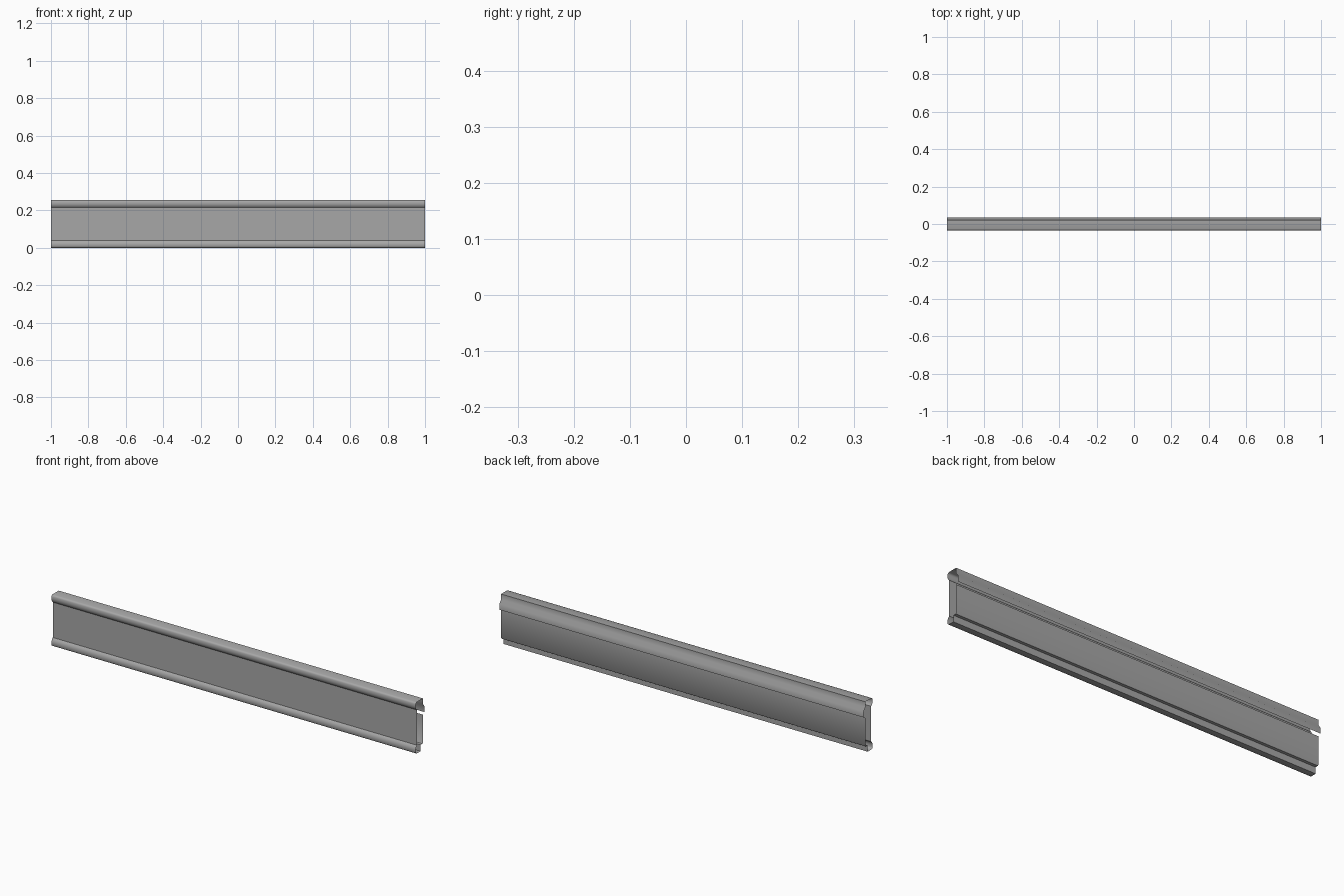
import bpy, bmesh

if "Cube" in bpy.data.objects:
    bpy.data.objects.remove(bpy.data.objects["Cube"])

HALF = 1.0


def rounded_front(z_outer, z_inner):
    """Front bead of the slat, from the outer edge in to the recessed face (y, z)."""
    span = z_inner - z_outer
    steps = [(-0.026, 0.0), (-0.032, 0.07), (-0.0345, 0.2), (-0.035, 0.45),
             (-0.034, 0.65), (-0.030, 0.85), (-0.024, 1.0), (-0.024, 1.08)]
    return [(y, z_outer + span * t) for y, t in steps]


def extrude_sheet(name, profile, material):
    """Sweep an open (y, z) profile along x as a thin sheet."""
    bm = bmesh.new()
    left = [bm.verts.new((-HALF, y, z)) for y, z in profile]
    right = [bm.verts.new((HALF, y, z)) for y, z in profile]
    for i in range(len(profile) - 1):
        bm.faces.new((left[i], left[i + 1], right[i + 1], right[i]))
    mesh = bpy.data.meshes.new(name)
    bm.to_mesh(mesh)
    bm.free()
    mesh.materials.append(material)
    obj = bpy.data.objects.new(name, mesh)
    bpy.context.collection.objects.link(obj)
    bpy.ops.object.select_all(action='DESELECT')
    obj.select_set(True)
    bpy.context.view_layer.objects.active = obj
    bpy.ops.object.shade_smooth_by_angle(angle=0.7)
    return obj


# Dark sheet metal
metal = bpy.data.materials.new("dark_metal")
metal.diffuse_color = (0.39, 0.39, 0.39, 1.0)
metal.use_nodes = True
metal.node_tree.nodes["Principled BSDF"].inputs["Base Color"].default_value = metal.diffuse_color

# Rear hook lip, then the top cap
hook = [(0.035, 0.182), (0.035, 0.211), (0.022, 0.228), (0.022, 0.255)]
# Front skin with a rounded bead above and below the recessed face
front = rounded_front(0.255, 0.215) + rounded_front(0.0, 0.04)[::-1]
# Bottom channel, stepped out to the back skin that stops below the hook
back = [(0.003, 0.0), (0.003, 0.032), (0.018, 0.032), (0.021, 0.036), (0.021, 0.175)]

extrude_sheet("shutter_slat", hook + front + back, metal)
